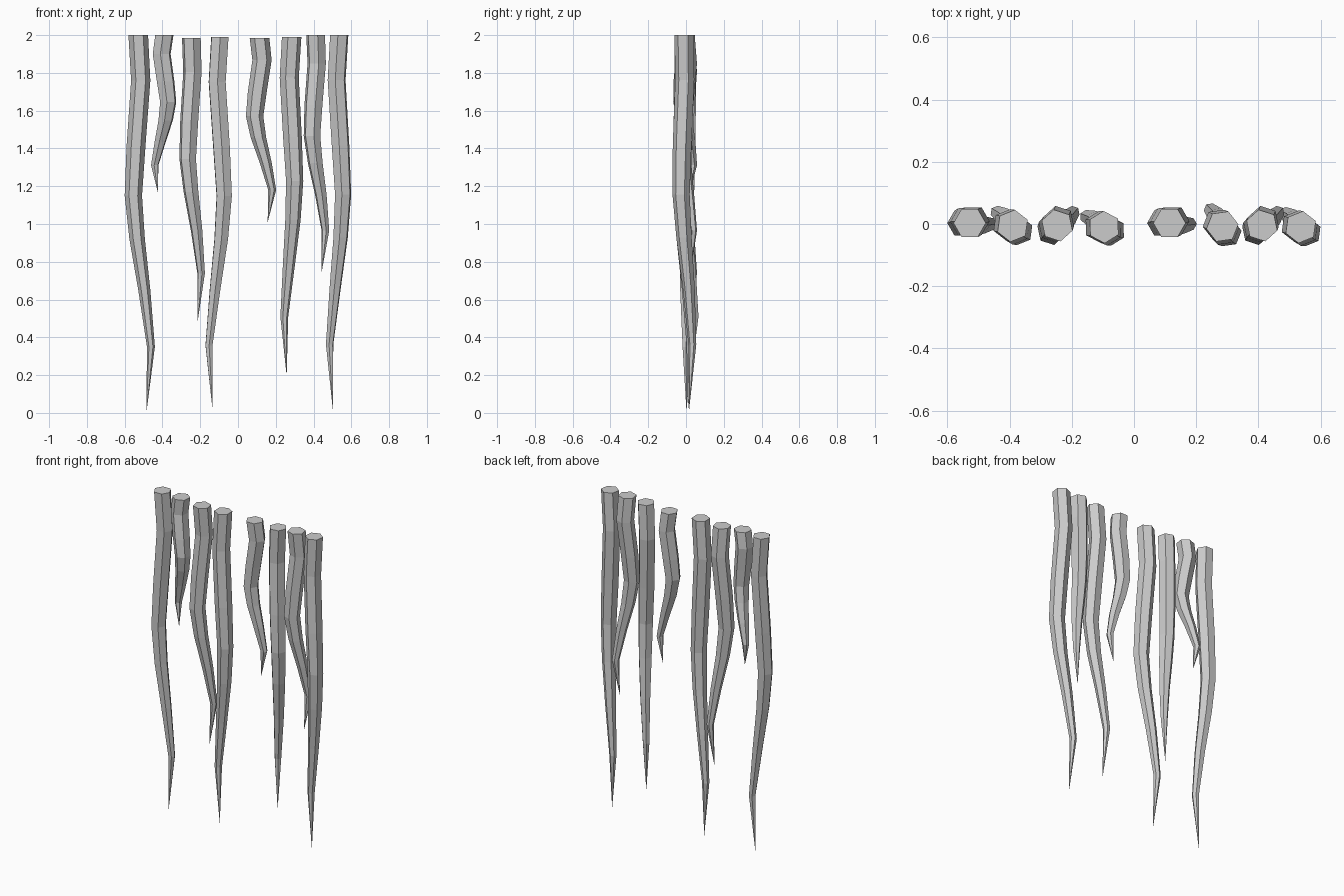
import bpy, bmesh
from math import cos, sin, pi, radians

if "Cube" in bpy.data.objects:
    bpy.data.objects.remove(bpy.data.objects["Cube"])

# Shared strand profile: depth fraction, local x, local y, radius
RINGS = [(0.00, 0.000, 0.000, 0.052), (0.12, 0.013, 0.006, 0.051),
         (0.295, -0.012, 0.004, 0.050), (0.425, -0.026, 0.000, 0.046),
         (0.54, -0.006, -0.004, 0.041), (0.675, 0.032, -0.006, 0.032),
         (0.825, 0.067, -0.003, 0.021)]
TIP = (0.043, 0.000)
SIDES = 6


def strand(name, x, y, top, bottom, turn):
    """Wavy six-sided strand, capped on top and pointed below."""
    a = radians(turn)
    length = top - bottom

    def place(px, py, f):
        return (x + px * cos(a) - py * sin(a),
                y + px * sin(a) + py * cos(a), top - f * length)

    bm = bmesh.new()
    loops = []
    for f, cx, cy, r in RINGS:
        loops.append([bm.verts.new(place(cx + r * cos(2 * pi * i / SIDES),
                                         cy + r * sin(2 * pi * i / SIDES), f))
                      for i in range(SIDES)])
    tip = bm.verts.new(place(*TIP, 1))
    bm.faces.new(loops[0])
    for upper, lower in zip(loops, loops[1:]):
        for i in range(SIDES):
            j = (i + 1) % SIDES
            bm.faces.new((upper[i], lower[i], lower[j], upper[j]))
    for i in range(SIDES):
        bm.faces.new((loops[-1][i], tip, loops[-1][(i + 1) % SIDES]))
    bmesh.ops.recalc_face_normals(bm, faces=bm.faces)
    mesh = bpy.data.meshes.new(name)
    bm.to_mesh(mesh)
    bm.free()
    bpy.context.collection.objects.link(bpy.data.objects.new(name, mesh))


# Row of hanging strands: x, y, top, bottom, turn about z
ROW = [(-0.528, 0.003, 2.000, 0.000, 0), (-0.390, -0.006, 2.000, 1.165, 142),
       (-0.247, -0.005, 1.985, 0.475, 42), (-0.096, -0.010, 1.990, 0.010, 152),
       (0.114, 0.003, 1.985, 1.010, 0), (0.284, -0.008, 1.990, 0.195, 128),
       (0.411, -0.005, 2.000, 0.745, 42), (0.536, -0.010, 2.000, 0.015, 142)]
for n, spec in enumerate(ROW, 1):
    strand(f"hanging_strand_{n}", *spec)
